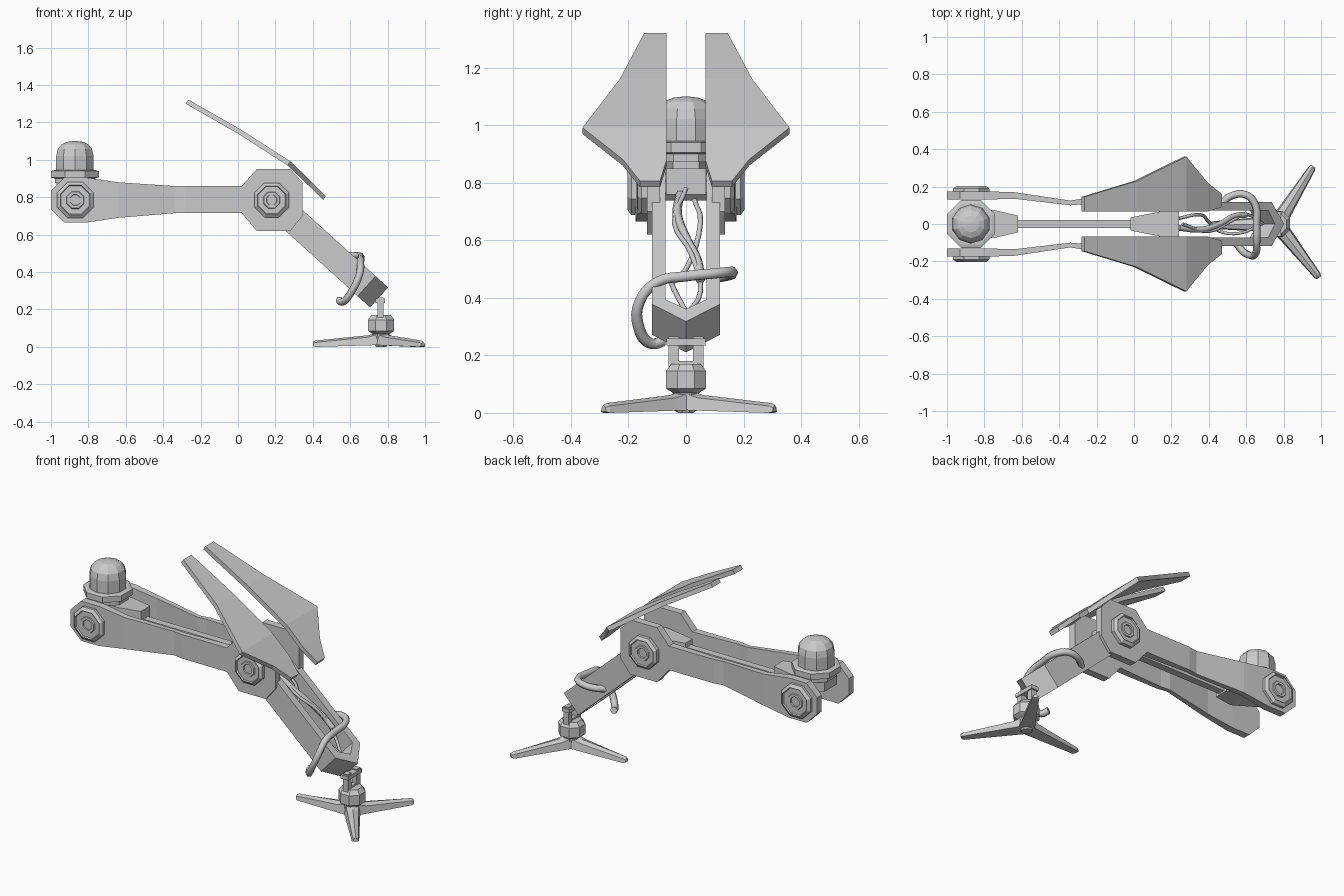
import bpy, bmesh, math
from mathutils import Vector, Matrix

cube = bpy.data.objects.get("Cube")
if cube:
    bpy.data.objects.remove(cube, do_unlink=True)

grey = bpy.data.materials.new("plain grey")
grey.use_nodes = True
grey.diffuse_color = (0.6, 0.6, 0.6, 1)
grey.node_tree.nodes["Principled BSDF"].inputs["Base Color"].default_value = (0.6, 0.6, 0.6, 1)


def finish(name, bm, matrix=Matrix()):
    bmesh.ops.recalc_face_normals(bm, faces=bm.faces)
    mesh = bpy.data.meshes.new(name)
    bm.to_mesh(mesh)
    bm.free()
    mesh.materials.append(grey)
    mesh.transform(matrix)
    obj = bpy.data.objects.new(name, mesh)
    bpy.context.collection.objects.link(obj)
    return obj


def loft(name, rings, matrix=Matrix()):
    """Skin a list of equal-length point rings and cap both ends."""
    bm = bmesh.new()
    rows = [[bm.verts.new(p) for p in ring] for ring in rings]
    n = len(rows[0])
    for a, b in zip(rows, rows[1:]):
        for i in range(n):
            j = (i + 1) % n
            bm.faces.new((a[i], a[j], b[j], b[i]))
    bm.faces.new(rows[0])
    bm.faces.new(rows[-1])
    return finish(name, bm, matrix)


def turned(name, profile, sides, matrix):
    """Stack regular polygons from (radius, height) pairs, with flats on the axes."""
    rings = []
    for r, h in profile:
        angles = [2 * math.pi * (i + 0.5) / sides for i in range(sides)]
        rings.append([(r * math.cos(a), r * math.sin(a), h) for a in angles])
    return loft(name, rings, matrix)


def box(name, x, y, z):
    return loft(name, [[(i, y[0], z[0]), (i, y[1], z[0]), (i, y[1], z[1]), (i, y[0], z[1])] for i in x])


def tube(name, points, radius):
    curve = bpy.data.curves.new(name, "CURVE")
    curve.dimensions = "3D"
    curve.bevel_depth = radius
    curve.bevel_resolution = 1
    curve.resolution_u = 4
    curve.use_fill_caps = True
    spline = curve.splines.new("BEZIER")
    spline.bezier_points.add(len(points) - 1)
    for bp, p in zip(spline.bezier_points, points):
        bp.co = p
        bp.handle_left_type = bp.handle_right_type = "AUTO"
    curve.materials.append(grey)
    obj = bpy.data.objects.new(name, curve)
    bpy.context.collection.objects.link(obj)


# Upper arm plates: x, low z, high z, inner y, outer y
arm = [(-1.0, .735, .835, .13, .175), (-.93, .665, .905, .13, .175),
       (-.81, .665, .905, .13, .175), (-.64, .69, .88, .135, .17),
       (-.34, .715, .86, .10, .125), (-.28, .715, .86, .105, .135),
       (.02, .715, .86, .09, .135), (.10, .62, .95, .09, .135),
       (.28, .62, .95, .09, .135), (.345, .70, .88, .09, .135)]
# Hinged flaps: x, z, outer y
flap = [(-.28, 1.3, .145), (0, 1.14, .23), (.265, .97, .36), (.38, .86, .22), (.455, .785, .16)]

for side, label in ((1, "left"), (-1, "right")):
    loft(label + "_upper_arm", [[(x, side * a, lo), (x, side * b, lo), (x, side * b, hi), (x, side * a, hi)]
                                for x, lo, hi, a, b in arm])
    # Stepped octagonal joint caps
    for joint, x, y, r in (("shoulder", -.87, .165, .105), ("elbow", .18, .13, .1)):
        place = Matrix.Translation((x, side * y, .785)) @ Matrix.Rotation(-side * math.pi / 2, 4, "X")
        turned(label + "_" + joint + "_cap",
               [(r, 0), (r, .025), (r * .82, .038), (r * .78, .03), (r * .48, .03),
                (r * .45, .036), (r * .3, .036), (r * .28, .028)], 8, place)
    rings = []
    for i, (x, z, y) in enumerate(flap):
        inner = .09 if i == len(flap) - 1 else .067
        rings.append([(x, side * inner, z), (x, side * y, z),
                      (x + .015, side * y, z + .022), (x + .015, side * inner, z + .022)])
    loft(label + "_flap", rings)
    # Prongs of the ankle fork
    box(label + "_ankle_prong", (.745, .778), (side * .025, side * .06), (.14, .265))

# Centre rail, its widened ends and the joint cross pieces
box("centre_rail", (-.64, .02), (-.022, .022), (.76, .82))
loft("rail_head_bracket", [[(x, -w, lo), (x, w, lo), (x, w, .875), (x, -w, .875)]
                           for x, w, lo in ((-.97, .06, .82), (-.75, .075, .76), (-.62, .045, .75))])
loft("rail_elbow_bracket", [[(x, -w, .76), (x, w, .76), (x, w, .85), (x, -w, .85)]
                            for x, w in ((-.02, .035), (.16, .07), (.24, .07))])
elbow = Matrix.Translation((.18, 0, .785)) @ Matrix.Rotation(math.radians(42.2), 4, "Y")
turned("elbow_axle", [(.05, -.13), (.05, .13)], 8,
       Matrix.Translation((.18, 0, .785)) @ Matrix.Rotation(math.pi / 2, 4, "X"))

# Forearm: U-shaped frame with a pointed end
frame = [(0, .118), (.685, .118), (.775, 0), (.685, -.118), (0, -.118),
         (0, -.072), (.66, -.072), (.71, 0), (.66, .072), (0, .072)]
loft("forearm_frame", [[(x, y, z) for x, y in frame] for z in (-.072, .072)], elbow)

# Lamp dome on an octagonal collar
head = Matrix.Translation((-.872, 0, 0))
turned("dome_collar", [(.115, .875), (.115, .90), (.138, .905), (.138, .94), (.12, .945)], 8, head)
turned("dome", [(.105, .94), (.105, 1.02), (.096, 1.058), (.075, 1.083), (.045, 1.096), (.012, 1.1)], 10, head)

# Ankle and three-toed foot
foot = Matrix.Translation((.765, 0, 0))
turned("ankle_body", [(.03, .0), (.045, .03), (.05, .07), (.076, .085), (.076, .145), (.055, .17)], 8, foot)
box("ankle_core", (.75, .775), (-.03, .03), (.14, .18))
box("ankle_pin", (.735, .785), (-.068, .068), (.235, .258))
for name, angle in (("left_toe", 58), ("right_toe", -52), ("rear_toe", 181)):
    toe = foot @ Matrix.Rotation(math.radians(angle), 4, "Z")
    loft(name, [[(x, -w, lo), (x, w, lo), (x, w * .8, hi - .01), (x, 0, hi), (x, -w * .8, hi - .01)]
                for x, w, lo, hi in ((.01, .045, .01, .08), (.07, .04, .008, .062),
                                     (.35, .02, 0, .034), (.364, .014, .004, .028))], toe)

# Hoses
tube("wrap_hose", [(.46, .10, .47), (.52, .15, .48), (.60, .155, .49), (.65, .10, .485), (.655, 0, .475),
                   (.655, -.1, .455), (.65, -.16, .39), (.61, -.165, .30), (.56, -.12, .24), (.54, -.08, .25)], .02)
tube("thick_inner_hose", [(.24, -.02, .76), (.36, -.03, .69), (.46, .0, .61), (.53, .04, .53), (.6, .05, .46)], .016)
tube("thin_inner_hose", [(.24, .03, .74), (.35, .05, .66), (.41, .0, .50), (.46, -.04, .46), (.56, -.05, .45),
                         (.68, .0, .35)], .009)
tube("straight_inner_hose", [(.26, .0, .78), (.40, -.04, .66), (.53, .02, .55), (.61, .05, .42), (.69, 0, .34)], .009)
